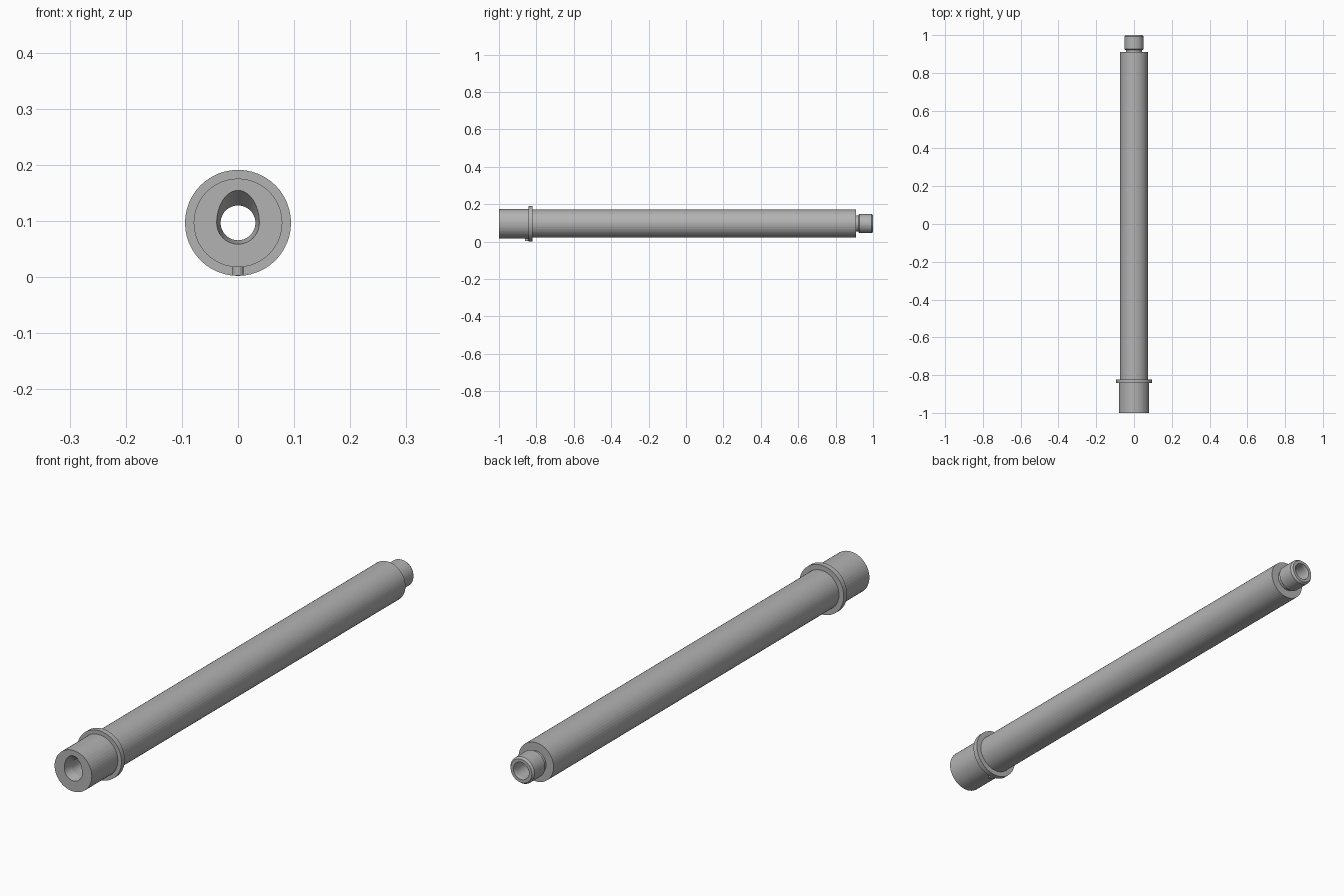
import bpy, bmesh
from math import sin, cos, tau

if "Cube" in bpy.data.objects:
    bpy.data.objects.remove(bpy.data.objects["Cube"], do_unlink=True)

AXIS_Z = 0.0965
SIDES = 48

steel = bpy.data.materials.new("plain grey steel")
steel.use_nodes = True
grey = (0.45, 0.45, 0.45, 1)
steel.diffuse_color = grey
steel.node_tree.nodes["Principled BSDF"].inputs["Base Color"].default_value = grey


def finish(name, bm):
    bmesh.ops.recalc_face_normals(bm, faces=bm.faces)
    mesh = bpy.data.meshes.new(name)
    bm.to_mesh(mesh)
    bm.free()
    mesh.materials.append(steel)
    obj = bpy.data.objects.new(name, mesh)
    bpy.context.collection.objects.link(obj)
    return obj


def lathe(name, profile):
    """Spin a closed profile of (y, radius, upward stretch) around the long axis."""
    bm = bmesh.new()
    rings = []
    for y, r, stretch in profile:
        ring = []
        for i in range(SIDES):
            a = tau * i / SIDES
            z = r * sin(a) + stretch * max(0, sin(a))
            ring.append(bm.verts.new((r * cos(a), y, AXIS_Z + z)))
        rings.append(ring)
    for k, ring in enumerate(rings):
        after = rings[(k + 1) % len(rings)]
        for i in range(SIDES):
            j = (i + 1) % SIDES
            bm.faces.new((ring[i], ring[j], after[j], after[i]))
    return finish(name, bm)


# Hollow tube: thicker rear sleeve, long body, neck and chamfered tip
outer = [(-1, 0.079), (-0.835, 0.079), (-0.835, 0.0745), (0.91, 0.0745),
         (0.91, 0.043), (0.922, 0.043), (0.922, 0.046), (0.927, 0.051),
         (0.992, 0.051), (1, 0.045)]
bore = [(1, 0.033), (0.99, 0.031), (-0.965, 0.031)]
mouth = (-1, 0.038, 0.02)
lathe("hollow_tube", [(y, r, 0) for y, r in outer + bore] + [mouth])

# Collar ring
lathe("collar", [(y, r, 0) for y, r in
                 [(-0.842, 0.07), (-0.842, 0.0945), (-0.822, 0.0945), (-0.822, 0.07)]])

# Locating pin under the sleeve, just ahead of the collar
bm = bmesh.new()
bmesh.ops.create_cone(bm, cap_ends=True, segments=16, radius1=0.01, radius2=0.01, depth=0.026)
bmesh.ops.translate(bm, verts=bm.verts, vec=(0, -0.851, 0.016))
finish("locating_pin", bm)
